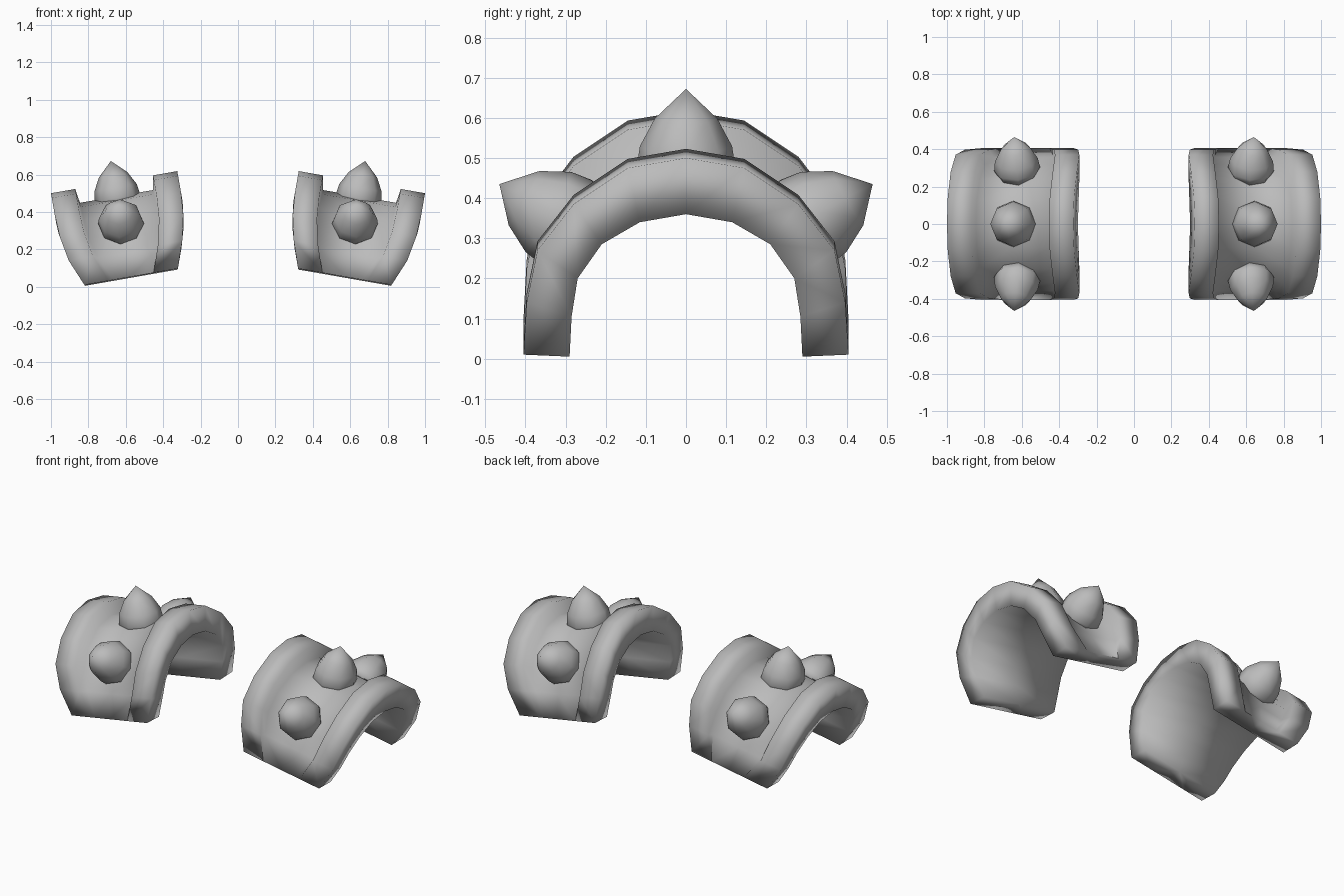
import bpy, bmesh, math
from mathutils import Vector

if "Cube" in bpy.data.objects:
    bpy.data.objects.remove(bpy.data.objects["Cube"])

metal = bpy.data.materials.new("grey_metal")
metal.diffuse_color = (0.5, 0.5, 0.5, 1)
metal.use_nodes = True
metal.node_tree.nodes["Principled BSDF"].inputs["Base Color"].default_value = metal.diffuse_color

SLOPE = 0.175  # the guard rises towards the inner side

# Half arch from apex to foot: (y, z) of the crest, of the underside, groove depth
CREST = [(0, .50), (.145, .475), (.28, .385), (.37, .27), (.397, .14), (.405, .01)]
UNDER = [(0, .36), (.115, .34), (.21, .285), (.27, .20), (.285, .105), (.29, .005)]
GROOVE = [.56, .56, .56, .52, .35, 0]

# Side contours: (z, x)
OUTER = [(.0, .815), (.14, .905), (.30, .965), (.50, 1.0)]
INNER = [(.09, .33), (.20, .305), (.33, .29), (.45, .295), (.62, .325)]


def contour(table, z):
    z = min(max(z, table[0][0]), table[-1][0])
    for (z0, x0), (z1, x1) in zip(table, table[1:]):
        if z <= z1:
            return x0 + (x1 - x0) * (z - z0) / (z1 - z0)


def section(i, side):
    """Closed U-shaped cross-section at one station of the arch."""
    c, u, t = Vector(CREST[i]), Vector(UNDER[i]), GROOVE[i]
    floor = c.lerp(u, t)
    out_c, out_u = contour(OUTER, c.y), contour(OUTER, u.y)
    in_c = contour(INNER, c.y + .118)
    in_u = contour(INNER, u.y + .118)
    pts = [(out_c, c), (out_c - .13, c), (out_c - .155, floor),
           ((out_c + in_c) / 2, floor), (in_c + .13, floor), (in_c + .13, c),
           (in_c, c), (in_u, u), ((out_u + in_u) / 2, u), (out_u, u)]
    return [(x, side * p.x, p.y + SLOPE * ((out_u if p is u else out_c) - x))
            for x, p in pts]


def finish(name, bm):
    bmesh.ops.recalc_face_normals(bm, faces=bm.faces)
    for f in bm.faces:
        f.smooth = True
    mesh = bpy.data.meshes.new(name)
    bm.to_mesh(mesh)
    bm.free()
    mesh.materials.append(metal)
    ob = bpy.data.objects.new(name, mesh)
    bpy.context.collection.objects.link(ob)
    ob.modifiers.new("other_side", 'MIRROR')
    return ob


def loft(bm, rings):
    for a, b in zip(rings, rings[1:]):
        n = len(a)
        for k in range(n):
            bm.faces.new((a[k], a[(k + 1) % n], b[(k + 1) % n], b[k]))


# Arched guard with raised lips
bm = bmesh.new()
stations = [(i, -1) for i in range(5, 0, -1)] + [(i, 1) for i in range(6)]
rings = [[bm.verts.new(p) for p in section(i, s)] for i, s in stations]
loft(bm, rings)
for r in (rings[0], rings[-1]):
    for q in ((0, 1, 8, 9), (1, 2, 3, 8), (3, 4, 5, 8), (5, 6, 7, 8)):
        bm.faces.new([r[k] for k in q])
finish("arched_guard", bm)


# Bulging eight-sided spikes
def spike(name, base, tip):
    base, tip = Vector(base), Vector(tip)
    axis = tip - base
    rot = axis.to_track_quat('Z', 'Y')
    bm = bmesh.new()
    rings = []
    for r, h in ((.11, -.04), (.123, .0), (.115, .055), (.078, .125)):
        rings.append([bm.verts.new(base + rot @ Vector(
            (r * math.cos(k * math.pi / 4), r * math.sin(k * math.pi / 4), h)))
            for k in range(8)])
    loft(bm, rings)
    top = bm.verts.new(tip)
    for k in range(8):
        bm.faces.new((rings[-1][k], rings[-1][(k + 1) % 8], top))
    bm.faces.new(rings[0])
    finish(name, bm)


spike("top_spike", (.645, 0, .475), (.68, 0, .672))
spike("front_spike", (.625, -.295, .338), (.64, -.465, .435))
spike("back_spike", (.625, .295, .338), (.64, .465, .435))
